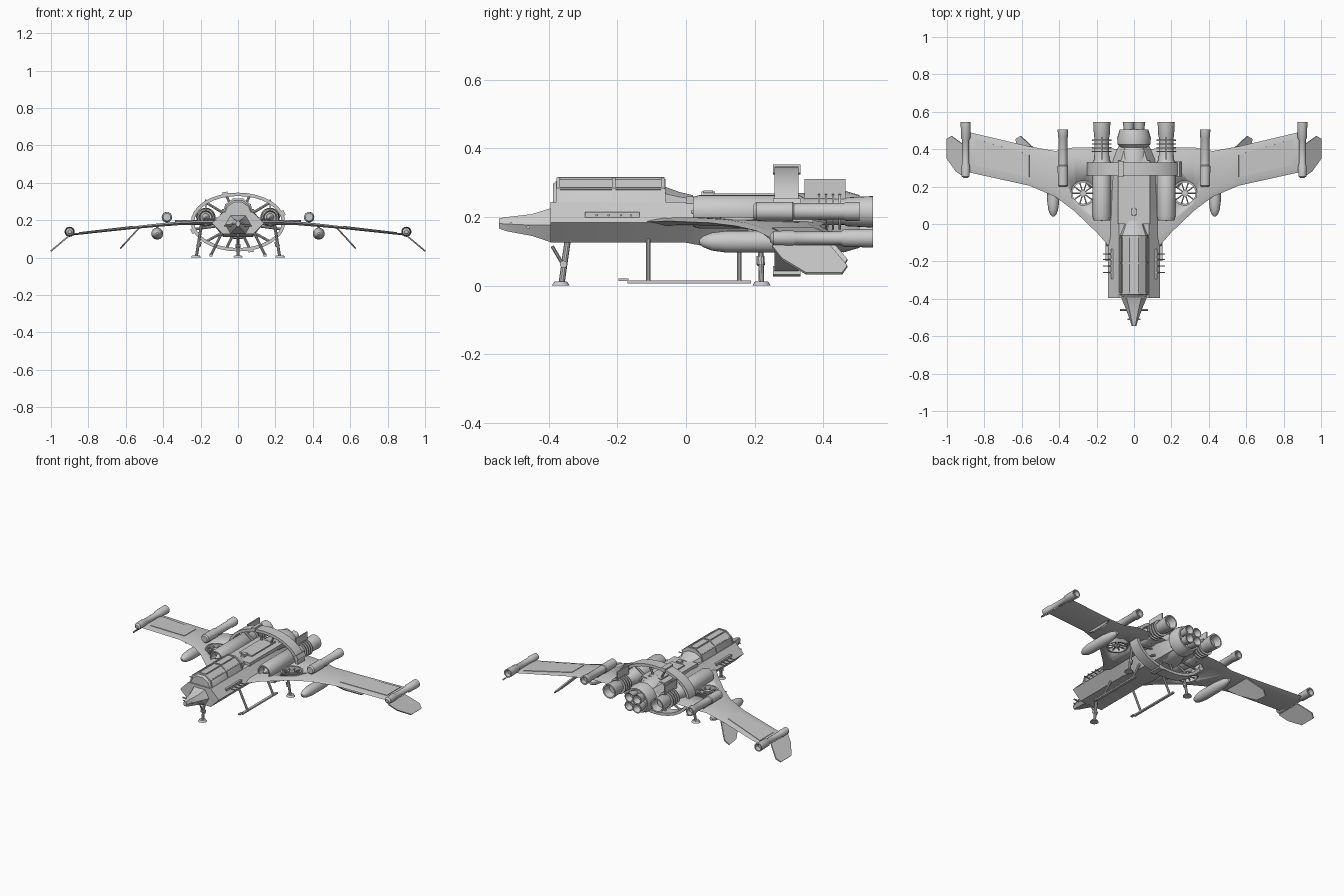
import bpy, bmesh, math
from mathutils import Vector, Matrix

cube = bpy.data.objects.get("Cube")
if cube:
    bpy.data.objects.remove(cube)

grey = bpy.data.materials.new("hull_grey")
grey.use_nodes = True
COLOUR = (0.6, 0.6, 0.6, 1)
grey.diffuse_color = COLOUR
grey.node_tree.nodes["Principled BSDF"].inputs["Base Color"].default_value = COLOUR


def finish(name, bm, mirror=False):
    """Turn a bmesh into a shaded object, optionally mirrored across x."""
    bmesh.ops.recalc_face_normals(bm, faces=bm.faces)
    for f in bm.faces:
        f.smooth = True
    for e in bm.edges:
        e.smooth = e.calc_face_angle(0) < 0.55
    me = bpy.data.meshes.new(name)
    bm.to_mesh(me)
    bm.free()
    me.materials.append(grey)
    ob = bpy.data.objects.new(name, me)
    bpy.context.collection.objects.link(ob)
    if mirror:
        ob.modifiers.new("Mirror", 'MIRROR')
    return ob


def loft(name, rings, mirror=False, loop=False):
    """Skin a list of equal-length point rings."""
    bm = bmesh.new()
    vs = [[bm.verts.new(p) for p in r] for r in rings]
    n = len(vs[0])
    for a, b in zip(vs, vs[1:] + vs[:1] if loop else vs[1:]):
        for i in range(n):
            j = (i + 1) % n
            bm.faces.new((a[i], a[j], b[j], b[i]))
    if not loop:
        bm.faces.new(vs[0])
        bm.faces.new(vs[-1])
    return finish(name, bm, mirror)


def lathe(name, x, z, profile, mirror=False, seg=24):
    """Round body along y; the profile holds (y, radius) pairs."""
    turn = [2 * math.pi * i / seg for i in range(seg)]
    return loft(name, [[(x + r * math.cos(t), y, z + r * math.sin(t)) for t in turn]
                       for y, r in profile], mirror)


def rod(name, p, q, r, mirror=False, r2=None, seg=10):
    p, q = Vector(p), Vector(q)
    d = q - p
    bm = bmesh.new()
    m = Matrix.Translation((p + q) / 2) @ d.to_track_quat('Z', 'Y').to_matrix().to_4x4()
    bmesh.ops.create_cone(bm, cap_ends=True, segments=seg, radius1=r,
                          radius2=r if r2 is None else r2, depth=d.length, matrix=m)
    return finish(name, bm, mirror)


def box(name, centre, size, mirror=False, tilt=0):
    bm = bmesh.new()
    m = Matrix.Translation(centre) @ Matrix.Rotation(tilt, 4, 'Y') @ Matrix.Diagonal((*size, 1))
    bmesh.ops.create_cube(bm, size=1, matrix=m)
    return finish(name, bm, mirror)


def plate(name, outline, thick, mirror=True):
    """Flat outline thickened evenly along its own normal."""
    pts = [Vector(p) for p in outline]
    n = (pts[1] - pts[0]).cross(pts[2] - pts[0]).normalized() * thick / 2
    return loft(name, [[p - n for p in pts], [p + n for p in pts]], mirror)


def hexa(y, w, lo, hi, flat=0.58):
    mid = (lo + hi) / 2
    return [(w, y, mid), (flat * w, y, hi), (-flat * w, y, hi),
            (-w, y, mid), (-flat * w, y, lo), (flat * w, y, lo)]


def dome(y, w, h, base=0.235):
    return [(w * math.cos(t), y, base + h * math.sin(t))
            for t in (math.pi * i / 5 for i in range(6))]


# Fuselage, nose and spine
loft("fuselage", [hexa(-.395, .139, .125, .243), hexa(0, .139, .125, .243),
                  hexa(.08, .135, .11, .25), hexa(.34, .12, .11, .255), hexa(.42, .08, .13, .24)])
loft("nose", [hexa(-.545, .012, .166, .196), hexa(-.52, .02, .158, .2),
              hexa(-.45, .045, .145, .208), hexa(-.395, .068, .127, .225)])
rod("nose_canard", (-.075, -.46, .17), (.075, -.46, .17), .005)
rod("nose_probe", (-.035, -.51, .18), (.035, -.51, .18), .004)
box("spine", (0, .17, .235), (.17, .34, .05))
box("spine_cap", (0, .2, .262), (.09, .24, .012))
lathe("sensor_mast", 0, .262, [(.045, .012), (.085, .012)], seg=12)
box("sensor_plate", (0, .065, .274), (.03, .028, .007))
box("side_panel", (.118, -.215, .205), (.012, .16, .018), True)
for y in (-.16, -.19, -.225, -.26):
    rod("side_antenna", (.1, y, .205), (.165, y, .205), .0035, True, seg=6)

# Canopy with its frame
loft("canopy", [dome(-.388, .07, .064), dome(-.37, .08, .08), dome(-.06, .08, .08)])
loft("canopy_fairing", [dome(-.062, .078, .056), dome(-.02, .06, .04), dome(.02, .05, .03)])
for y in (-.372, -.21, -.068):
    loft("canopy_rib", [dome(y - .005, .084, .0845), dome(y + .005, .084, .0845)])
for p in dome(0, .081, .081)[:3]:
    rod("canopy_rail", (p[0], -.372, p[2]), (p[0], -.062, p[2]), .0045, True, seg=6)

# Wings: stations of x, leading y, trailing y, z and half thickness
stations = [(.08, -.18, .40, .185, .011), (.2, -.045, .41, .188, .011),
            (.32, .07, .41, .183, .010), (.42, .145, .39, .174, .009),
            (.56, .205, .415, .160, .007), (.9, .28, .495, .122, .005)]


def wing_ring(x, lead, trail, z, t):
    a, b = lead + .12 * (trail - lead), trail - .15 * (trail - lead)
    return [(x, lead, z), (x, a, z + t), (x, b, z + t),
            (x, trail, z), (x, b, z - t), (x, a, z - t)]


wing = loft("wing", [wing_ring(*s) for s in stations])
FAN = Vector((.272, .165, .186))
cutter = rod("fan_cutter", FAN - Vector((0, 0, .1)), FAN + Vector((0, 0, .1)), .06, seg=28)
cutter.hide_render = True
cut = wing.modifiers.new("FanHole", 'BOOLEAN')
cut.operation, cut.solver, cut.object = 'DIFFERENCE', 'EXACT', cutter
bpy.context.view_layer.objects.active = wing
bpy.ops.object.modifier_apply(modifier=cut.name)
bpy.data.objects.remove(cutter)
wing.modifiers.new("Mirror", 'MIRROR')
plate("wing_panel", [(.56, .25, .167), (.85, .315, .133), (.85, .455, .133), (.56, .37, .167)], .006)

# Lift fans
ring = []
for i in range(28):
    t = 2 * math.pi * i / 28
    ring.append([FAN + Vector((r * math.cos(t), r * math.sin(t), h))
                 for r, h in ((.057, -.013), (.066, -.013), (.066, .014), (.057, .014))])
loft("fan_rim", ring, True, loop=True)
rod("fan_hub", FAN - Vector((0, 0, .01)), FAN + Vector((0, 0, .01)), .016, True, seg=16)
for i in range(10):
    t = math.pi * i / 5
    rod("fan_blade", FAN, FAN + Vector((math.cos(t), math.sin(t), 0)) * .06, .004, True, seg=6)

# Drooping fins
plate("tip_fin", [(.905, .25, .115), (.95, .28, .077), (1, .35, .035),
                  (1, .455, .035), (.975, .47, .056), (.905, .42, .115)], .008)
plate("inner_fin", [(.53, .22, .157), (.575, .28, .108), (.625, .38, .053),
                    (.63, .455, .048), (.605, .47, .075), (.53, .40, .157)], .008)

# Wing pods
lathe("tip_pod", .9, .138, [(.245, .01), (.255, .021), (.31, .023), (.32, .019), (.45, .019),
                            (.46, .025), (.545, .027), (.545, .02), (.52, .016)], True)
lathe("upper_pod", .38, .216, [(.197, .02), (.205, .027), (.31, .028), (.315, .024), (.46, .024),
                               (.465, .027), (.505, .028), (.505, .02), (.48, .018)], True)
lathe("lower_pod", .432, .128, [(.04, .006), (.05, .016), (.075, .026), (.12, .032), (.25, .032),
                                (.32, .024), (.36, .01)], True)
box("upper_pylon", (.38, .3, .19), (.012, .14, .03), True)
box("lower_pylon", (.432, .24, .16), (.012, .12, .03), True)

# Main nacelles and centre engine
lathe("nacelle", .172, .215, [(.06, .03), (.02, .036), (.02, .043), (.04, .049), (.33, .049),
                              (.345, .04), (.46, .038), (.47, .042), (.545, .046),
                              (.545, .038), (.5, .028)], True)
lathe("intake_cone", .172, .215, [(.015, .004), (.07, .025)], True, 16)
for y in (.385, .405, .425, .445):
    lathe("nacelle_fin_ring", .172, .215, [(y, .052), (y + .006, .052)], True)
box("tail_fin", (.172, .405, .278), (.008, .12, .066), True)
lathe("centre_engine", 0, .187, [(.3, .085), (.39, .08), (.41, .072), (.425, .088), (.46, .09),
                                 (.505, .077), (.505, .068), (.48, .06)])
for i in range(4):
    t = math.pi * (i + .5) / 2
    lathe("centre_nozzle", .04 * math.cos(t), .187 + .04 * math.sin(t),
          [(.47, .018), (.5, .026), (.545, .032), (.545, .026), (.51, .016)], seg=16)


# Ring frame around the engines
def around(t, k=0.0, y=.293):
    return Vector(((.243 + k) * math.cos(t), y, .19 + (.148 + k) * math.sin(t)))


hoop = []
for i in range(32):
    t = 2 * math.pi * i / 32
    hoop.append([around(t, k, y) for k, y in ((-.009, .258), (.009, .258), (.009, .328), (-.009, .328))])
loft("engine_hoop", hoop, loop=True)
for i in range(12):
    t = math.pi * (i + .5) / 6
    rod("hoop_spoke", (.09 * math.cos(t), .293, .187 + .06 * math.sin(t)), around(t), .007, seg=8)
for t in (.3, 1.85, .3 + math.pi, 1.85 + math.pi):
    slope = math.atan2(.243 * math.sin(t), .148 * math.cos(t))
    box("hoop_block", around(t, .006), (.025, .08, .028), tilt=-slope)

# Landing gear
rod("front_leg", (0, -.345, .13), (0, -.362, .01), .009)
rod("front_brace", (0, -.39, .115), (0, -.358, .06), .005)
rod("front_knee", (-.014, -.357, .062), (.014, -.357, .062), .011)
rod("front_foot", (0, -.365, 0), (0, -.365, .012), .026, r2=.018, seg=16)
rod("rear_leg", (.195, .215, .18), (.222, .22, .01), .008, True)
rod("rear_knee", (.205, .217, .085), (.212, .218, .06), .012, True)
rod("rear_foot", (.225, .22, 0), (.225, .22, .012), .027, True, r2=.019, seg=16)
box("skid", (.145, .01, .011), (.016, .36, .009), True)
box("skid_tip", (.145, -.182, .017), (.016, .03, .007), True)
for y in (-.11, .155):
    rod("skid_strut", (.085, y, .135), (.145, y, .012), .007, True)
